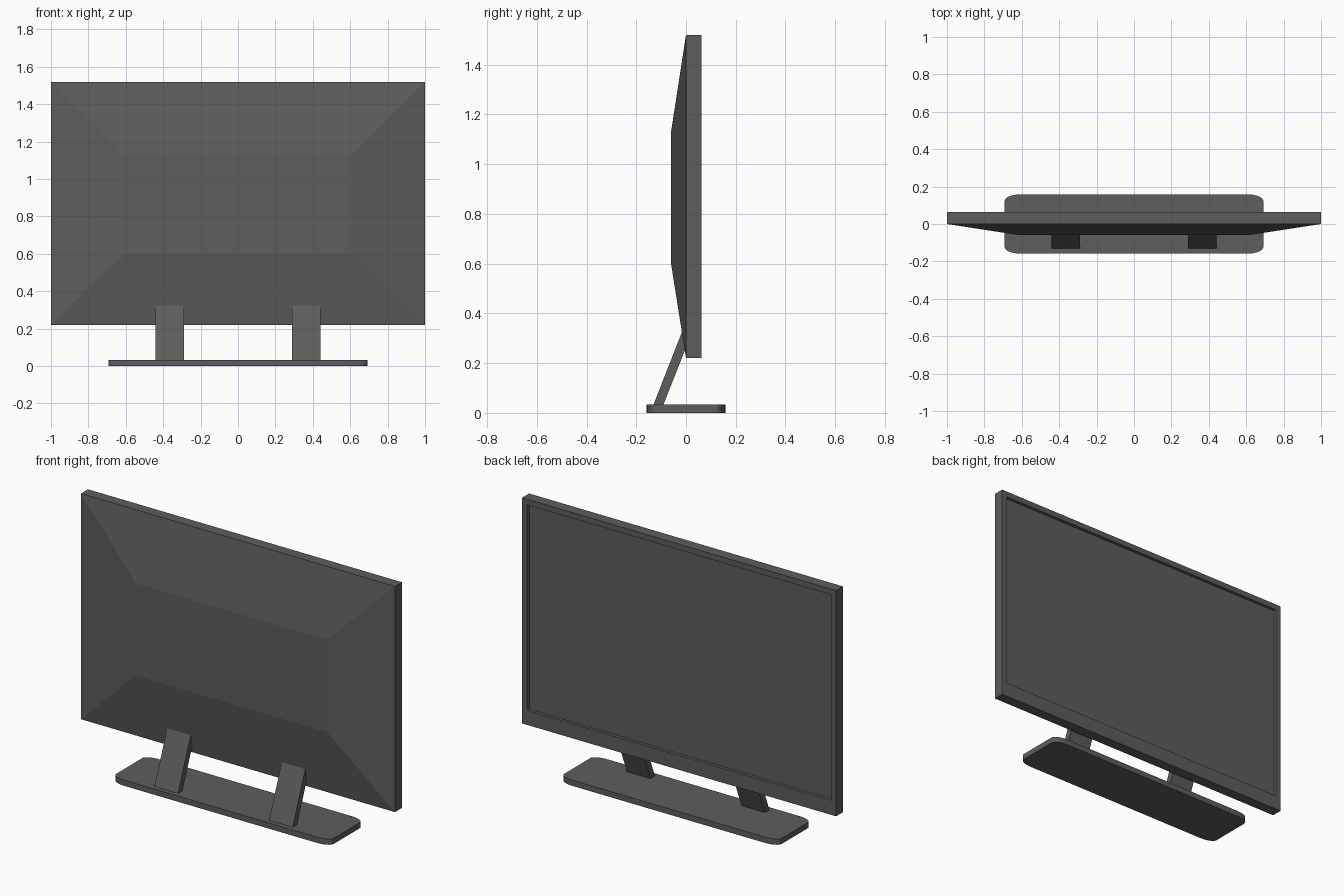
import bpy
import bmesh
from math import cos, sin, pi

cube = bpy.data.objects.get("Cube")
if cube:
    bpy.data.objects.remove(cube, do_unlink=True)

grey = bpy.data.materials.new("dark_grey_plastic")
grey.use_nodes = True
colour = (0.11, 0.11, 0.11, 1)
grey.diffuse_color = colour
grey.node_tree.nodes["Principled BSDF"].inputs["Base Color"].default_value = colour


def loft(name, rings):
    """Skin matching point rings and cap both ends."""
    bm = bmesh.new()
    loops = [[bm.verts.new(p) for p in ring] for ring in rings]
    for a, b in zip(loops, loops[1:]):
        for i in range(len(a)):
            j = (i + 1) % len(a)
            bm.faces.new((a[i], a[j], b[j], b[i]))
    bm.faces.new(loops[0])
    bm.faces.new(loops[-1])
    bmesh.ops.recalc_face_normals(bm, faces=bm.faces)
    mesh = bpy.data.meshes.new(name)
    bm.to_mesh(mesh)
    bm.free()
    mesh.materials.append(grey)
    obj = bpy.data.objects.new(name, mesh)
    bpy.context.collection.objects.link(obj)
    return obj


def rectangle(half_width, bottom, top, y):
    return [(-half_width, y, bottom), (half_width, y, bottom),
            (half_width, y, top), (-half_width, y, top)]


# Panel: tapered back shell, straight rim, bezel and recessed display
loft("display_panel", [
    rectangle(0.61, 0.60, 1.13, -0.06),
    rectangle(1.0, 0.22, 1.52, 0.0),
    rectangle(1.0, 0.22, 1.52, 0.063),
    rectangle(0.967, 0.303, 1.487, 0.063),
    rectangle(0.967, 0.303, 1.487, 0.045),
])


# Base: flat plate with rounded corners
def base_outline(z, steps=6):
    points = []
    for quarter, (sx, sy) in enumerate([(1, 1), (-1, 1), (-1, -1), (1, -1)]):
        for i in range(steps + 1):
            a = (quarter + i / steps) * pi / 2
            points.append((sx * 0.61 + 0.083 * cos(a), sy * 0.12 + 0.038 * sin(a), z))
    return points


loft("stand_base", [base_outline(0), base_outline(0.033)])

# Legs: slanted struts rising from the base into the back shell
profile = [(-0.132, 0.03), (-0.092, 0.03), (0.007, 0.28), (0.007, 0.385)]
for side, sign in (("left", 1), ("right", -1)):
    loft(side + "_leg", [[(sign * x, y, z) for y, z in profile] for x in (0.29, 0.44)])
